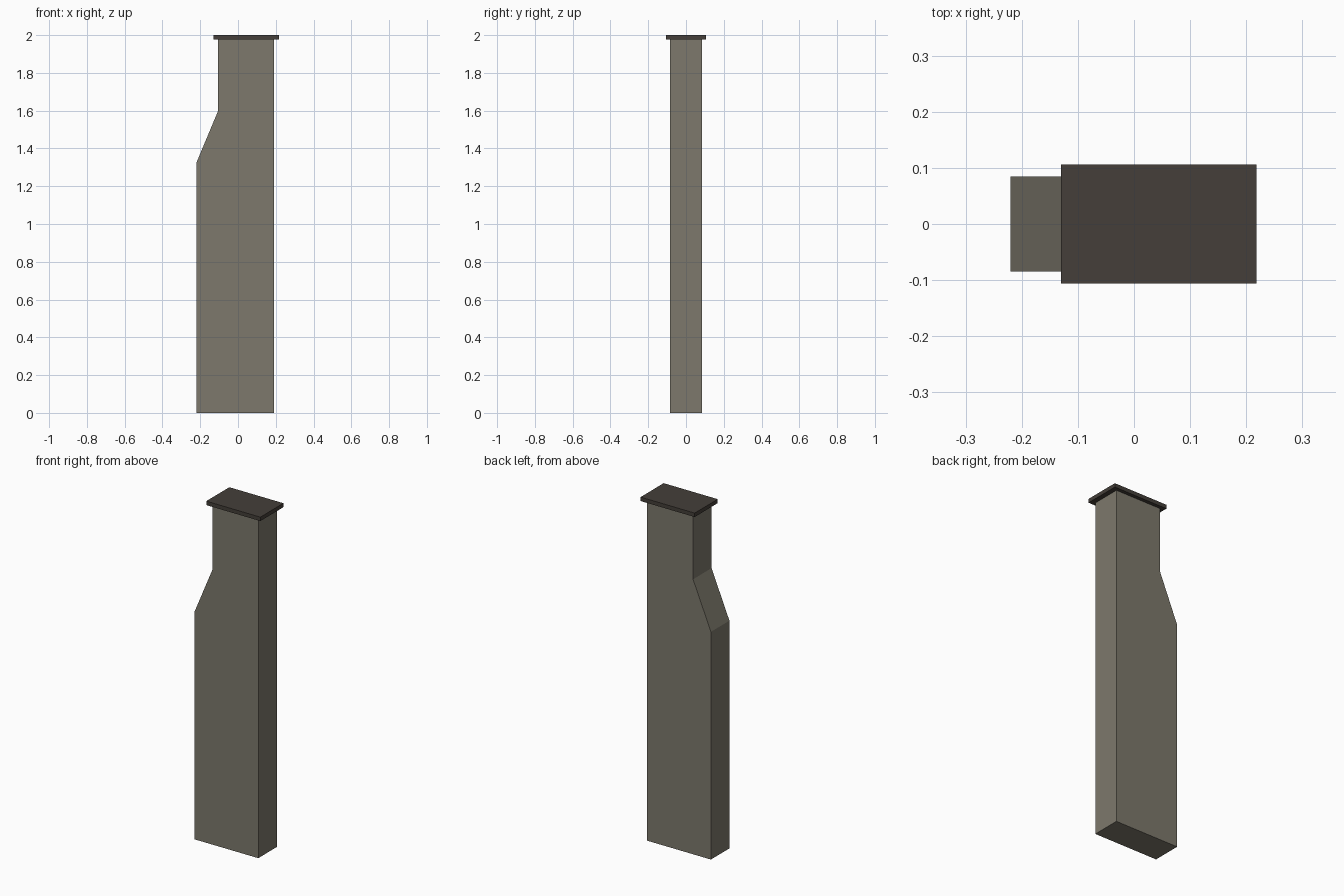
import bpy
import bmesh
from mathutils import Vector

cube = bpy.data.objects.get("Cube")
if cube:
    bpy.data.objects.remove(cube, do_unlink=True)


def make_material(name, color):
    mat = bpy.data.materials.new(name)
    mat.use_nodes = True
    mat.diffuse_color = (*color, 1)
    bsdf = mat.node_tree.nodes["Principled BSDF"]
    bsdf.inputs["Base Color"].default_value = (*color, 1)
    bsdf.inputs["Roughness"].default_value = 0.9
    return mat


def extruded_profile(name, profile, half_depth, mat):
    """Extrude an x-z outline along y, centred on y = 0."""
    bm = bmesh.new()
    face = bm.faces.new([bm.verts.new((x, -half_depth, z)) for x, z in profile])
    result = bmesh.ops.extrude_face_region(bm, geom=[face])
    moved = [v for v in result["geom"] if isinstance(v, bmesh.types.BMVert)]
    bmesh.ops.translate(bm, verts=moved, vec=Vector((0, 2 * half_depth, 0)))
    bmesh.ops.recalc_face_normals(bm, faces=bm.faces)
    mesh = bpy.data.meshes.new(name)
    bm.to_mesh(mesh)
    bm.free()
    mesh.materials.append(mat)
    obj = bpy.data.objects.new(name, mesh)
    bpy.context.collection.objects.link(obj)
    return obj


stone = make_material("warm grey stone", (0.205, 0.19, 0.15))
slate = make_material("dark brown slate", (0.058, 0.049, 0.041))

# Chimney stack with one sloped shoulder
extruded_profile("chimney_stack", [
    (-0.22, 0), (0.19, 0), (0.19, 1.977),
    (-0.105, 1.977), (-0.105, 1.6), (-0.22, 1.325),
], 0.085, stone)

# Overhanging cap slab
extruded_profile("chimney_cap", [
    (-0.13, 1.977), (0.218, 1.977), (0.218, 2), (-0.13, 2),
], 0.106, slate)
